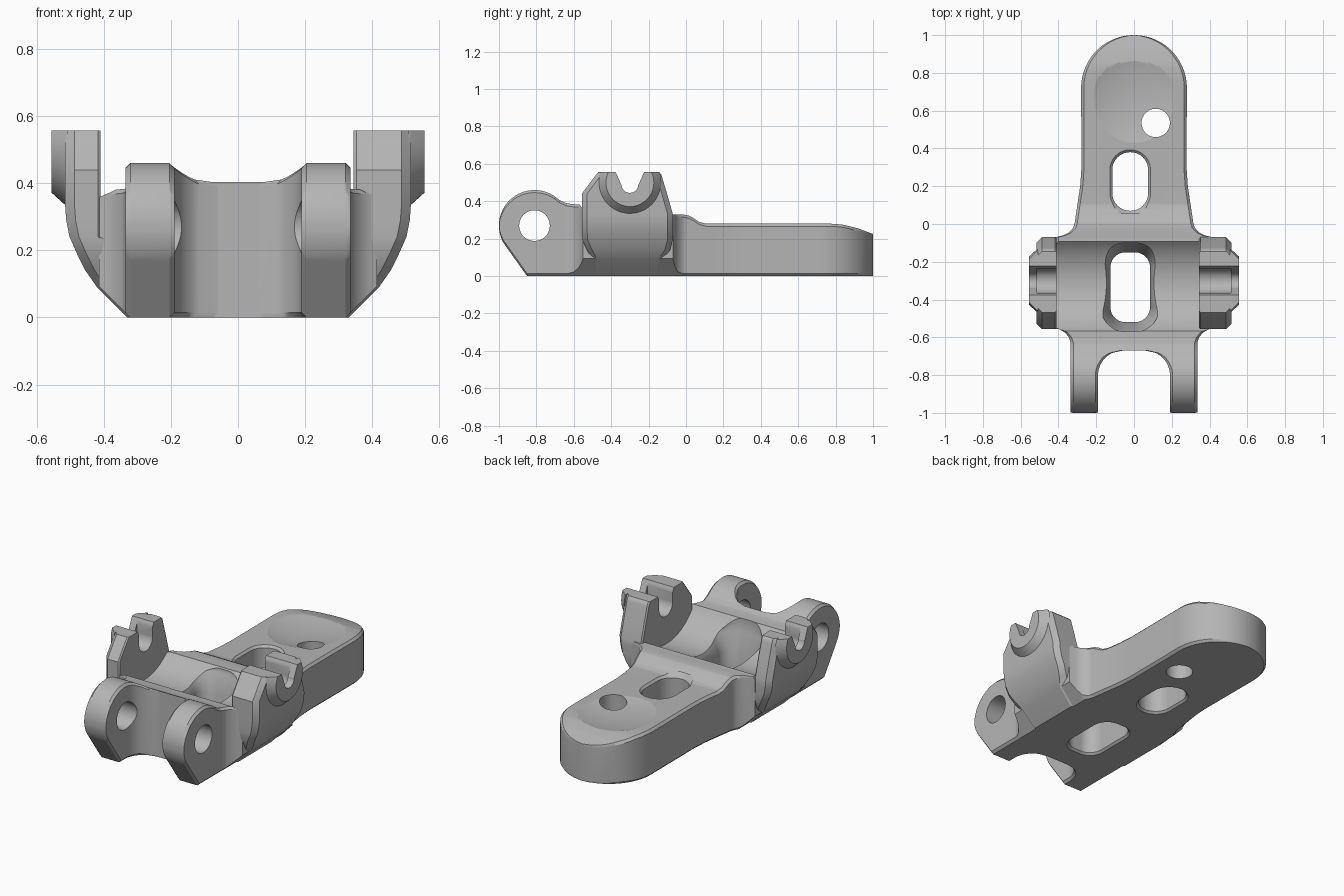
import bpy, bmesh, math

cube = bpy.data.objects.get("Cube")
if cube:
    bpy.data.objects.remove(cube, do_unlink=True)

grey = bpy.data.materials.new("satin grey")
grey.use_nodes = True
grey.diffuse_color = (0.46, 0.46, 0.46, 1)
grey.node_tree.nodes["Principled BSDF"].inputs["Base Color"].default_value = grey.diffuse_color

CHAMFER = 0.014
EYE_Y, EYE_Z, EYE_R = -0.81, 0.27, 0.19      # pivot eye of the fork
AXLE_Y, AXLE_Z = -0.30, 0.50                 # axle seat in the lugs


def loft(name, sections):
    """Solid skinned over closed sections with equal point counts."""
    bm = bmesh.new()
    rings = [[bm.verts.new(p) for p in s] for s in sections]
    n = len(rings[0])
    for a, b in zip(rings, rings[1:]):
        for i in range(n):
            j = (i + 1) % n
            bm.faces.new((a[i], a[j], b[j], b[i]))
    bm.faces.new(rings[0])
    bm.faces.new(rings[-1])
    bmesh.ops.recalc_face_normals(bm, faces=bm.faces)
    mesh = bpy.data.meshes.new(name)
    bm.to_mesh(mesh)
    bm.free()
    mesh.materials.append(grey)
    obj = bpy.data.objects.new(name, mesh)
    bpy.context.collection.objects.link(obj)
    return obj


def activate(obj):
    bpy.ops.object.select_all(action="DESELECT")
    obj.select_set(True)
    bpy.context.view_layer.objects.active = obj


def cut(obj, cutter):
    """Subtract the cutter and throw it away."""
    cutter.hide_render = True
    mod = obj.modifiers.new("cut", "BOOLEAN")
    mod.operation = "DIFFERENCE"
    mod.solver = "EXACT"
    mod.object = cutter
    activate(obj)
    bpy.ops.object.modifier_apply(modifier=mod.name)
    bpy.data.objects.remove(cutter, do_unlink=True)


def finish(obj):
    activate(obj)
    bpy.ops.object.shade_smooth_by_angle(angle=math.radians(28))
    obj.modifiers.new("even shading", "WEIGHTED_NORMAL").keep_sharp = True


def arc(cx, cy, r, a0=0, a1=360, n=48):
    steps = n if a1 - a0 == 360 else n + 1
    angles = [math.radians(a0 + (a1 - a0) * i / n) for i in range(steps)]
    return [(cx + r * math.cos(a), cy + r * math.sin(a)) for a in angles]


def bar_x(name, profile, x0, x1):
    """Prism along x from a (y, z) profile."""
    return loft(name, [[(x, y, z) for y, z in profile] for x in (x0, x1)])


def slot_outline(x0, x1, y0, y1, r):
    pts = []
    for k, (x, y) in enumerate(((x1 - r, y1 - r), (x0 + r, y1 - r),
                                (x0 + r, y0 + r), (x1 - r, y0 + r))):
        pts += arc(x, y, r, 90 * k, 90 * k + 90, 10)
    return pts


def slot_cutter(x0, x1, y0, y1, r, levels):
    """Vertical slot; levels are (height, flare) pairs."""
    return loft("slot_cutter", [[(x, y, z) for x, y in
                slot_outline(x0 - f, x1 + f, y0 - f, y1 + f, r + f)] for z, f in levels])


def follow(points, t):
    """Linear interpolation along a polyline."""
    for (a, u), (b, v) in zip(points, points[1:]):
        if t <= b:
            return u + (v - u) * max(0, t - a) / (b - a)
    return points[-1][1]


TOP = [(-0.67, 0.403), (-0.64, 0.39), (-0.61, 0.385), (-0.55, 0.38), (-0.08, 0.33),
       (-0.02, 0.33), (0.01, 0.325), (0.04, 0.31), (0.07, 0.29), (0.11, 0.28),
       (0.78, 0.28), (0.84, 0.275), (0.92, 0.255), (1.0, 0.225)]
WIDTH = [(-0.67, 0.335), (-0.63, 0.335), (-0.60, 0.345), (-0.575, 0.365), (-0.56, 0.39),
         (-0.55, 0.415), (-0.07, 0.415), (-0.06, 0.375), (-0.045, 0.345), (-0.02, 0.322),
         (0.0, 0.315), (0.1, 0.30), (0.2, 0.285), (0.3, 0.278), (0.72, 0.28)]


def eye_height(y):
    return math.sqrt(max(EYE_R ** 2 - (y - EYE_Y) ** 2, 1e-6))


def rib(y, x0, x1, z0, z1, low=CHAMFER):
    """Chamfered cross-section at one station along y."""
    c = min(CHAMFER, (x1 - x0) / 3)
    low = min(low, (x1 - x0) / 3)
    cz, lz = min(c, (z1 - z0) / 3), min(low, (z1 - z0) / 3)
    return [(x, y, z) for x, z in (
        (x0 + low, z0), (x1 - low, z0), (x1, z0 + lz), (x1, z1 - cz),
        (x1 - c, z1), (x0 + c, z1), (x0, z1 - cz), (x0, z0 + lz))]


# Main body and rounded arm
stations = sorted({y for y, _ in TOP + WIDTH if y < 0.72})
stations += [0.72 + 0.28 * math.sin(math.pi / 2 * i / 24) for i in range(25)]
ribs = []
for y in stations:
    w = follow(WIDTH, y)
    if y > 0.72:
        w = math.sqrt(max(0.28 ** 2 - (y - 0.72) ** 2, 1e-4))
    ribs.append(rib(y, -w, w, 0, follow(TOP, y), max(CHAMFER, w - 0.322)))
body = loft("body_and_arm", ribs)

# Axle trough, slots, round hole and thumb scoop
cut(body, bar_x("trough_cutter", arc(-0.31, 0.55, 0.308, n=96), -0.6, 0.6))
cut(body, slot_cutter(-0.125, 0.085, -0.52, -0.15, 0.08,
                      [(-0.02, 0.032), (0.012, 0), (0.2, 0), (0.3, 0.05), (0.6, 0.05)]))
cut(body, slot_cutter(-0.115, 0.075, 0.07, 0.38, 0.094,
                      [(-0.02, 0.032), (0.012, 0), (0.267, 0), (0.3, 0.033)]))
bpy.ops.mesh.primitive_uv_sphere_add(segments=64, ring_count=48, location=(0, 0.67, 0.35))
scoop = bpy.context.object
scoop.scale = (0.3, 0.34, 0.1)
scoop.data.materials.append(grey)
cut(body, scoop)
cut(body, loft("hole_cutter", [[(x, y, z) for x, y in arc(0.115, 0.535, 0.075)]
                               for z in (-0.1, 0.5)]))
finish(body)

# Fork cheeks with pivot eyes
for side, label in ((1, "left"), (-1, "right")):
    ribs = []
    ys = [EYE_Y - EYE_R * math.cos(math.radians(a)) for a in range(4, 134, 4)]
    ys = sorted([y for y in ys if y < -0.672] + [-0.85, -0.67])
    for i, y in enumerate(ys):
        inner = 0.19
        if y > -0.8:
            inner = 0.06 + math.sqrt(max(0.13 ** 2 - (y + 0.8) ** 2, 0))
        if y < -0.975:
            base = EYE_Z - eye_height(y)
        else:
            base = follow([(-0.975, 0.176), (-0.85, 0)], y)
        pinch = 0.012 if i == 0 else 0
        top = EYE_Z + eye_height(y) if y < -0.67 else follow(TOP, y)
        ribs.append(rib(y, inner + pinch, 0.335 - pinch, base, top))
    cheek = loft(label + "_fork_cheek", [[(side * x, y, z) for x, y, z in r] for r in ribs])
    cut(cheek, bar_x("pivot_cutter", arc(EYE_Y, EYE_Z, 0.082), side * 0.02, side * 0.6))
    finish(cheek)

# Side lugs: height, outer reach, front edge, back edge
LUG = [(0, 0.33, -0.50, -0.13), (0.09, 0.42, -0.505, -0.12), (0.14, 0.455, -0.53, -0.085),
       (0.19, 0.48, -0.553, -0.072), (0.24, 0.502, -0.557, -0.07), (0.29, 0.512, -0.557, -0.07),
       (0.33, 0.515, -0.557, -0.07), (0.44, 0.515, -0.557, -0.101), (0.53, 0.515, -0.49, -0.128),
       (0.545, 0.515, -0.478, -0.133), (0.557, 0.515, -0.468, -0.145)]

for side, label, face in ((1, "left", 0.345), (-1, "right", 0.41)):
    levels = []
    for z, out, y0, y1 in LUG:
        x, c, e = (face if z > 0.2 else 0.24), 0.028, 0.008
        levels.append([(side * px, py, z) for px, py in (
            (x, y0 + e), (x + e, y0), (out - c, y0), (out, y0 + c),
            (out, y1 - c), (out - c, y1), (x + e, y1), (x, y1 - e))])
    lug = loft(label + "_lug", levels)

    # Tapered boss around the axle seat
    boss = loft(label + "_boss", [[(side * x, y, z) for y, z in arc(AXLE_Y, AXLE_Z, r)]
                                  for x, r in ((0.508, 0.168), (0.515, 0.165), (0.556, 0.128))])
    cut(boss, bar_x("top_cutter", [(-0.6, 0.557), (0, 0.557), (0, 0.8), (-0.6, 0.8)],
                    side * 0.3, side * 0.7))

    # Open notch through both, wider pocket on the inside
    notch = [(-0.405, 0.62), (-0.344, 0.485)] + arc(AXLE_Y, 0.49, 0.045, 190, 350, 20)
    notch += [(-0.256, 0.485), (-0.195, 0.62)]
    for part in (lug, boss):
        cut(part, bar_x("notch_cutter", notch, side * 0.2, side * 0.7))
    pocket = [(-0.365, 0.62)] + arc(AXLE_Y, 0.475, 0.065, 180, 360, 24) + [(-0.235, 0.62)]
    for part in (lug, boss):
        cut(part, bar_x("pocket_cutter", pocket, side * 0.2, side * 0.514))
    finish(lug)
    finish(boss)
